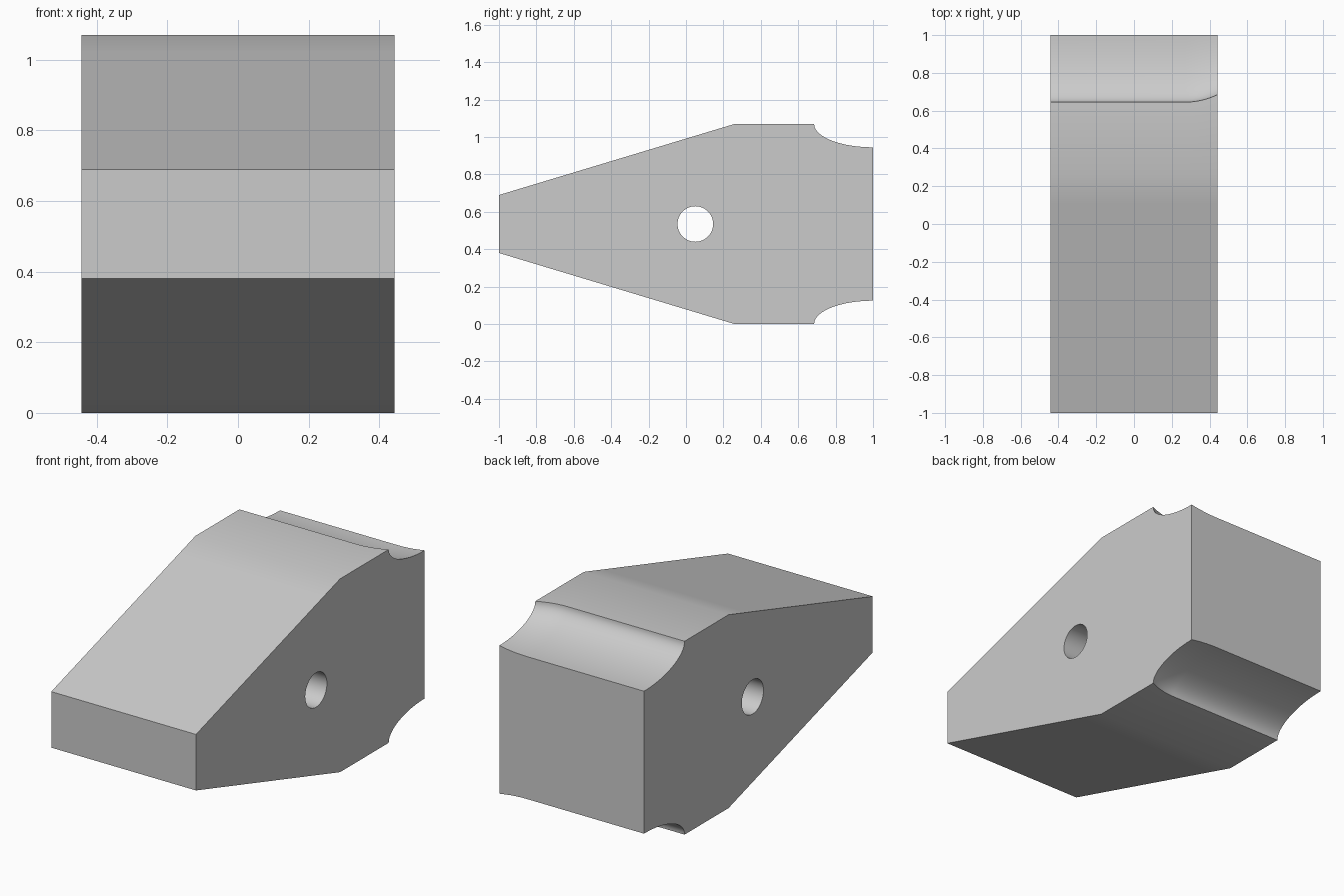
import bpy, bmesh, math

cube = bpy.data.objects.get("Cube")
if cube:
    bpy.data.objects.remove(cube, do_unlink=True)

HALF_WIDTH, HEIGHT, MID = 0.443, 1.07, 0.535
FLARE_START = 0.27
SEGMENTS = 20

grey = bpy.data.materials.new("plain grey")
grey.use_nodes = True
colour = (0.6, 0.6, 0.6, 1)
grey.diffuse_color = colour
grey.node_tree.nodes["Principled BSDF"].inputs["Base Color"].default_value = colour


def slope(y):
    """Height of the sloping nose at a given y."""
    return 0.69 + (HEIGHT - 0.69) * (y + 1) / 1.26


def section(x):
    """Outline of the block at x; the groove narrows towards the +x end."""
    t = max(0, (x - FLARE_START) / (HALF_WIDTH - FLARE_START))
    size = 1.127 - 0.127 * t * t
    top = [(-1, slope(-1)), (0.1, slope(0.1)), (0.26, HEIGHT)]
    for i in range(SEGMENTS + 1):
        a = math.pi / 2 * i / SEGMENTS
        top.append((1 - 0.315 * size * math.cos(a),
                    HEIGHT - 0.125 * size * math.sin(a)))
    outline = top + [(y, 2 * MID - z) for y, z in reversed(top)]
    return [(x, y, z) for y, z in outline]


# Block: outlines lofted across the width
bm = bmesh.new()
steps = 8
stations = [-HALF_WIDTH] + [FLARE_START + (HALF_WIDTH - FLARE_START) * i / steps
                            for i in range(steps + 1)]
rings = [[bm.verts.new(p) for p in section(x)] for x in stations]
for a, b in zip(rings, rings[1:]):
    for i in range(len(a)):
        j = (i + 1) % len(a)
        bm.faces.new((a[i], a[j], b[j], b[i]))
bm.faces.new(rings[0])
bm.faces.new(rings[-1])
bmesh.ops.recalc_face_normals(bm, faces=bm.faces)
mesh = bpy.data.meshes.new("wedge_block")
bm.to_mesh(mesh)
bm.free()
block = bpy.data.objects.new("wedge_block", mesh)
bpy.context.collection.objects.link(block)
mesh.materials.append(grey)

# Cross hole through both sides
bpy.ops.mesh.primitive_cylinder_add(vertices=48, radius=0.095, depth=2,
                                    location=(0, 0.05, MID),
                                    rotation=(0, math.pi / 2, 0))
cutter = bpy.context.object
cutter.name = "hole_cutter"
cutter.data.materials.append(grey)
cut = block.modifiers.new("cross_hole", 'BOOLEAN')
cut.operation = 'DIFFERENCE'
cut.solver = 'EXACT'
cut.object = cutter
bpy.ops.object.select_all(action='DESELECT')
block.select_set(True)
bpy.context.view_layer.objects.active = block
bpy.ops.object.modifier_apply(modifier=cut.name)
bpy.data.objects.remove(cutter, do_unlink=True)

bpy.ops.object.shade_smooth_by_angle(angle=math.radians(30))
